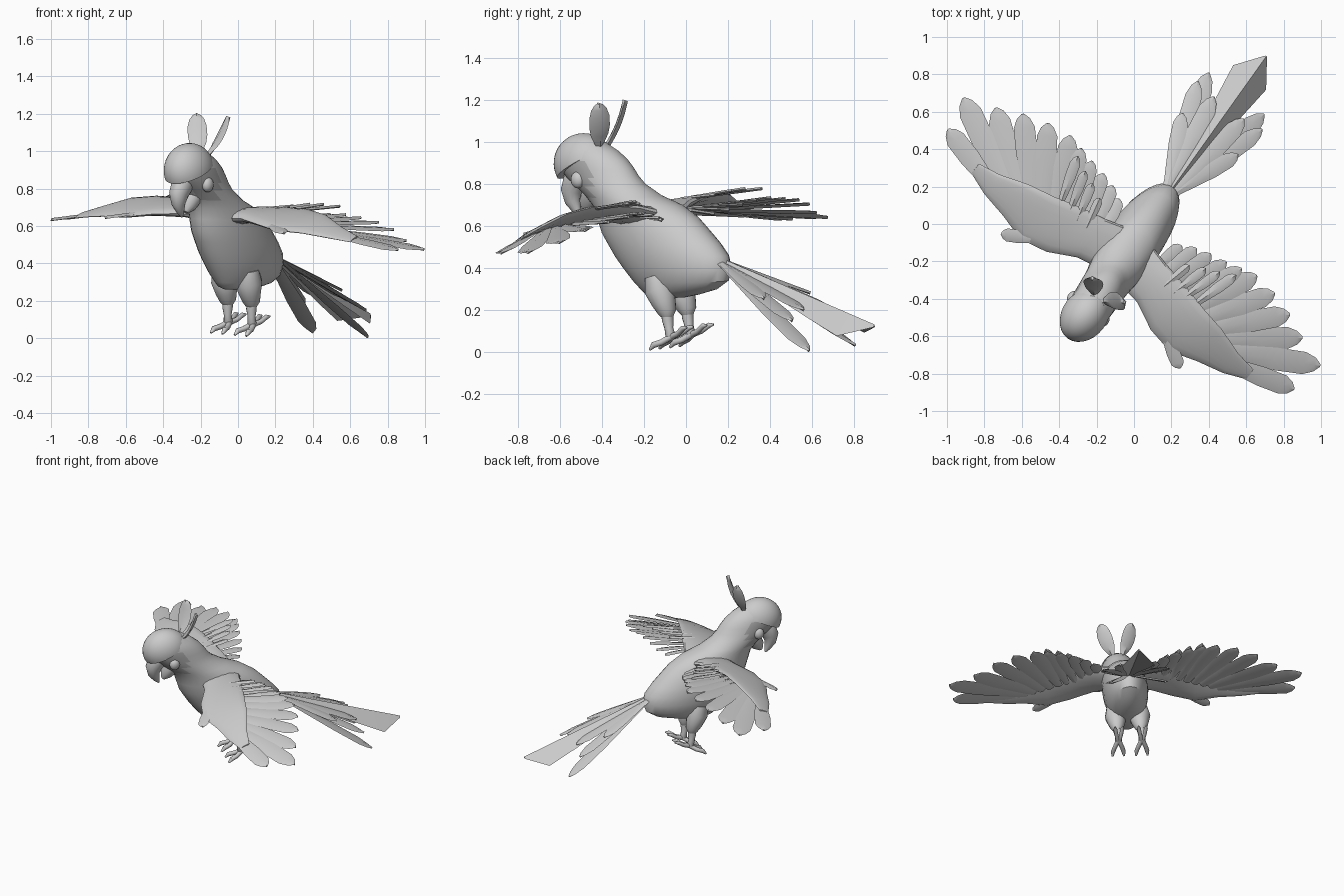
import bpy, bmesh, math
from mathutils import Vector, Matrix

if "Cube" in bpy.data.objects:
    bpy.data.objects.remove(bpy.data.objects["Cube"])


def material(name, v):
    m = bpy.data.materials.new(name)
    m.diffuse_color = (v, v, v, 1)
    m.use_nodes = True
    m.node_tree.nodes["Principled BSDF"].inputs["Base Color"].default_value = m.diffuse_color
    return m


GREY = material("plumage grey", 0.6)
DARK = material("cheek grey", 0.42)
parts = []


def finish(bm, name):
    bmesh.ops.recalc_face_normals(bm, faces=bm.faces[:])
    me = bpy.data.meshes.new(name)
    bm.to_mesh(me)
    bm.free()
    ob = bpy.data.objects.new(name, me)
    bpy.context.collection.objects.link(ob)
    me.materials.append(GREY)
    parts.append(ob)
    return ob


def loft(name, rings):
    """Skin a list of equally sized point rings and close both ends."""
    bm = bmesh.new()
    vs = [[bm.verts.new(p) for p in r] for r in rings]
    n = len(rings[0])
    for a, b in zip(vs, vs[1:]):
        for i in range(n):
            j = (i + 1) % n
            bm.faces.new((a[i], a[j], b[j], b[i]))
    bm.faces.new(vs[0])
    bm.faces.new(vs[-1])
    return finish(bm, name)


def oval(c, u, v, n):
    return [c + u * math.cos(2 * math.pi * i / n) + v * math.sin(2 * math.pi * i / n)
            for i in range(n)]


def tube(name, pts, n=12, wide=1.0):
    """Tapered tube through (x, y, z, radius) points."""
    P = [Vector(p[:3]) for p in pts]
    rings = []
    for i, p in enumerate(P):
        d = (P[min(i + 1, len(P) - 1)] - P[max(i - 1, 0)]).normalized()
        u = Vector((1, 0, 0)) - d * d.x
        u.normalize()
        rings.append(oval(p, u * pts[i][3] * wide, d.cross(u) * pts[i][3], n))
    return loft(name, rings)


QUILL = ((0, .45), (.3, .72), (.6, .97), (.86, .95), (.95, .6), (1, .12))
LEAF = ((0, .2), (.12, .5), (.3, .85), (.5, 1), (.72, .97), (.88, .75), (.97, .42), (1, .15))
BLADE = ((0, .12), (.3, .4), (.6, .76), (.84, 1), (1, .06))
UP = Vector((0, 0, 1))
PITCHED = Vector((0, -.24, 1))


def feather(name, base, tip, width, side=None, shape=QUILL, bend=0.0, thick=0.008,
            up=UP, droop=0.0):
    """Thin blade from base to tip, ridged along its middle, edges optionally lowered."""
    base, tip = Vector(base), Vector(tip)
    d = (tip - base).normalized()
    side = Vector(side) if side else d.cross(up)
    side = (side - d * side.dot(d)).normalized()
    nrm = side.cross(d)
    if nrm.z < 0:
        nrm = -nrm
    rings = []
    for f, w in shape:
        c = base.lerp(tip, f) - nrm * bend * math.sin(math.pi * f)
        s, h, low = side * width * w / 2, nrm * thick, UP * droop * w
        rings.append([c + s - low, c + h, c - s - low, c - h])
    return loft(name, rings)


def ellipsoid(bm, centre, radii, u=28, v=18):
    bmesh.ops.create_uvsphere(bm, u_segments=u, v_segments=v, radius=1)
    bmesh.ops.scale(bm, vec=radii, verts=bm.verts[:])
    bmesh.ops.translate(bm, vec=centre, verts=bm.verts[:])


# Body, neck and head: level ovals (z, centre y, half length, half width)
BODY = ((.262, -.07, .09, .04), (.275, -.05, .15, .075), (.30, -.01, .215, .10),
        (.34, .003, .268, .125), (.40, -.014, .303, .142), (.46, -.045, .32, .15),
        (.52, -.089, .315, .152), (.574, -.133, .305, .15), (.64, -.178, .282, .145),
        (.70, -.235, .245, .135), (.745, -.315, .205, .125), (.80, -.395, .19, .12),
        (.84, -.44, .197, .118), (.88, -.47, .20, .115), (.92, -.495, .19, .112),
        (.96, -.52, .165, .10), (1.0, -.535, .11, .075))
body = loft("body", [oval(Vector((0, y, z)), Vector((a, 0, 0)), Vector((0, b, 0)), 32)
                     for z, y, b, a in BODY])
# Bare cheek patches
body.data.materials.append(DARK)
for p in body.data.polygons:
    c = p.center
    if abs(c.x) > .05 and c.y < -.43 and .74 < c.z < .93:
        p.material_index = 1

# Hood over the crown, trimmed along a slope
bm = bmesh.new()
ellipsoid(bm, (0, -.545, .90), (.122, .158, .146))
bmesh.ops.bisect_plane(bm, geom=bm.verts[:] + bm.edges[:] + bm.faces[:],
                       plane_co=(0, -.56, .89), plane_no=(0, -.5, 1), clear_inner=True)
bmesh.ops.holes_fill(bm, edges=[e for e in bm.edges if e.is_boundary])
finish(bm, "hood")

# Hooked beak and lower mandible
tube("upper_beak", ((0, -.55, .86, .058), (0, -.60, .825, .064), (0, -.625, .77, .056),
                    (0, -.622, .72, .040), (0, -.60, .675, .021), (0, -.585, .65, .006)), 16, .9)
tube("lower_beak", ((0, -.50, .76, .055), (0, -.535, .71, .044), (0, -.555, .675, .014)), 12)

# Broad roof-shaped middle tail feather
feather("tail_middle", (0, .25, .44), (0, 1.14, .125), .22, shape=BLADE, droop=.09)

# Wing half: (x, leading y, trailing y, leading z, trailing z, half thickness)
WING = ((.06, -.30, -.03, .65, .66, .05), (.2, -.325, -.07, .655, .70, .038),
        (.35, -.40, -.10, .64, .72, .028), (.5, -.43, -.14, .615, .725, .022),
        (.65, -.385, -.17, .61, .705, .017), (.8, -.352, -.22, .595, .65, .012),
        (.92, -.305, -.24, .58, .61, .006))
# Flight feathers: (tip x, tip y, tip z, width)
FLIGHT = ((1.16, -.193, .555, .115), (1.195, -.008, .56, .13), (1.027, .054, .595, .125),
          (.895, .114, .645, .12), (.76, .155, .675, .115), (.625, .174, .69, .11),
          (.537, .155, .70, .09), (.45, .135, .695, .085), (.36, .118, .68, .085),
          (.28, .096, .66, .08), (.21, .06, .645, .075))
COVERT = ((.53, .11, .745, .06), (.45, .07, .75, .055), (.38, .04, .745, .055),
          (.30, .0, .73, .05))
# Tail side feathers: (tip x, tip y, tip z, width)
TAIL = ((.185, .885, .02, .11), (.215, .815, .165, .095), (.185, .63, .27, .085),
        (.10, .80, .21, .10))

for k, side in ((1, "right"), (-1, "left")):
    loft(side + "_wing", [oval(Vector((k * x, (a + b) / 2, (za + zb) / 2)),
                               Vector((0, (b - a) / 2, (zb - za) / 2)), Vector((0, 0, h)), 16)
                          for x, a, b, za, zb, h in WING])
    for i, (x, y, z, w) in enumerate(FLIGHT):
        f = i / (len(FLIGHT) - 1)
        feather(f"{side}_flight_feather_{i}",
                (k * (.70 - .54 * f), -.32 + .17 * f, .625 + .055 * f),
                (k * x, y, z), w, up=PITCHED)
    for i, (x, y, z, w) in enumerate(COVERT):
        feather(f"{side}_covert_{i}", (k * (x * .8 + .02), -.17, .715), (k * x, y, z), w)
    feather(side + "_thumb_feather", (k * .40, -.36, .65), (k * .60, -.47, .605), .075, up=PITCHED)
    for i, (x, y, z, w) in enumerate(TAIL):
        feather(f"{side}_tail_feather_{i}", (k * .025, .26, .43), (k * x, y, z), w, shape=QUILL)

    # Crest plumes
    feather(side + "_crest", (k * .03, -.43, .98), (k * .107, -.365, 1.195), .105,
            side=(-k * .85, .5, 0), shape=LEAF, bend=.012, thick=.013)
    # Eyes
    bm = bmesh.new()
    ellipsoid(bm, (k * .104, -.51, .83), (.028, .036, .04), 16, 10)
    finish(bm, side + "_eye")

    # Feathered thigh, knobbly shank, two front toes and a hind pair
    lx = k * .08
    tube(side + "_thigh", ((lx, -.08, .37, .06), (lx, -.065, .30, .074), (lx, -.045, .24, .058),
                           (lx, -.03, .20, .046), (lx, -.03, .175, .03)), 16)
    tube(side + "_shank", ((lx, -.03, .20, .028), (lx, -.027, .16, .028), (lx, -.022, .12, .021),
                           (lx, -.015, .085, .024), (lx, -.01, .065, .014)), 12)
    for dx in (-.03, .03):
        tube(side + "_front_toe", ((lx, .0, .085, .016), (lx + dx * .8, -.05, .055, .015),
                                   (lx + dx * 1.2, -.09, .043, .015),
                                   (lx + dx * 1.3, -.112, .02, .006)))
        tube(side + "_back_toe", ((lx, -.02, .075, .016), (lx + dx * .5, .04, .095, .013),
                                  (lx + dx * .8, .08, .122, .013),
                                  (lx + dx * .9, .105, .125, .005)))

# Pose the whole bird: slight bank, then turn
bank = (Matrix.Translation((0, 0, .55)) @ Matrix.Rotation(.07, 4, 'Y')
        @ Matrix.Translation((0, 0, -.55)))
pose = Matrix.Translation((.046, -.034, 0)) @ Matrix.Rotation(-math.atan2(.6, .8), 4, 'Z') @ bank
for ob in parts:
    ob.data.transform(pose)
low = min(v.co.z for ob in parts for v in ob.data.vertices)
for ob in parts:
    ob.data.transform(Matrix.Translation((0, 0, -low)))
    ob.select_set(True)
bpy.context.view_layer.objects.active = body
bpy.ops.object.shade_smooth_by_angle(angle=math.radians(35))
